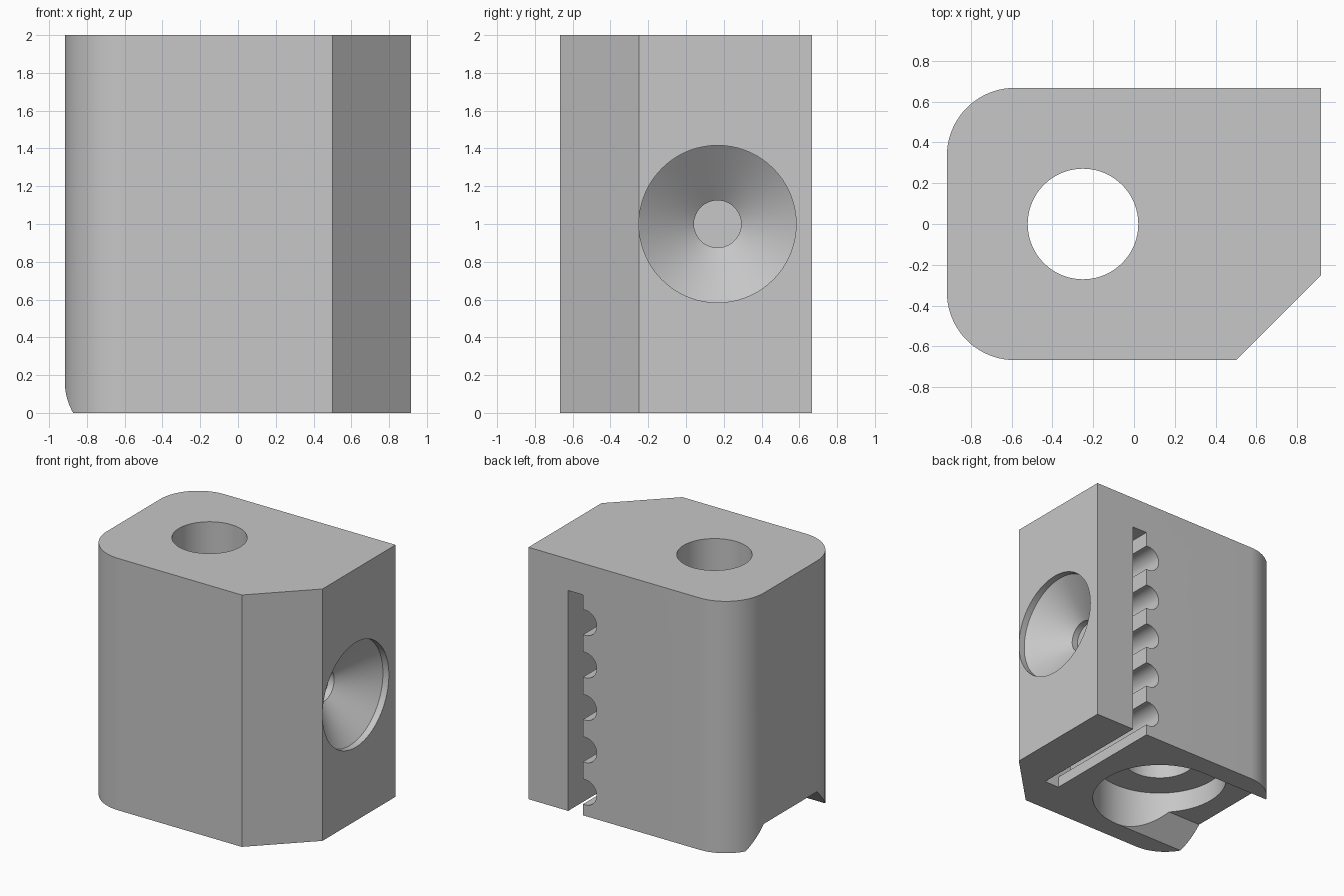
import bpy, bmesh, math
from mathutils import Matrix, Vector

cube = bpy.data.objects.get("Cube")
if cube:
    bpy.data.objects.remove(cube, do_unlink=True)

grey = bpy.data.materials.new("light_grey")
grey.use_nodes = True
colour = (0.57, 0.57, 0.57, 1)
grey.diffuse_color = colour
grey.node_tree.nodes["Principled BSDF"].inputs["Base Color"].default_value = colour


def finish(name, bm):
    bmesh.ops.recalc_face_normals(bm, faces=bm.faces)
    mesh = bpy.data.meshes.new(name)
    bm.to_mesh(mesh)
    bm.free()
    mesh.materials.append(grey)
    obj = bpy.data.objects.new(name, mesh)
    bpy.context.collection.objects.link(obj)
    return obj


def prism(name, points, direction):
    """Extrude a closed 3D outline along a direction."""
    bm = bmesh.new()
    face = bm.faces.new([bm.verts.new(p) for p in points])
    out = bmesh.ops.extrude_face_region(bm, geom=[face])
    moved = [v for v in out["geom"] if isinstance(v, bmesh.types.BMVert)]
    bmesh.ops.translate(bm, verts=moved, vec=Vector(direction))
    return finish(name, bm)


def turned(name, rings, matrix, sides=72):
    """Closed solid of revolution from (radius, height) rings."""
    bm = bmesh.new()
    loops = []
    for r, h in rings:
        loops.append([bm.verts.new((r * math.cos(math.tau * i / sides),
                                    r * math.sin(math.tau * i / sides), h))
                      for i in range(sides)])
    for a, b in zip(loops, loops[1:]):
        for i in range(sides):
            j = (i + 1) % sides
            bm.faces.new((a[i], a[j], b[j], b[i]))
    bm.faces.new(loops[0])
    bm.faces.new(loops[-1])
    bm.transform(matrix)
    return finish(name, bm)


def arc(cx, cy, r, start, end, steps):
    return [(cx + r * math.cos(math.radians(start + (end - start) * i / steps)),
             cy + r * math.sin(math.radians(start + (end - start) * i / steps)))
            for i in range(steps + 1)]


# Block with two rounded corners and one chamfer
W, D, R, CH = 0.917, 0.667, 0.333, 0.417
outline = [(W, D)]
outline += arc(R - W, D - R, R, 90, 180, 20)
outline += arc(R - W, R - D, R, 180, 270, 20)
outline += [(W - CH, -D), (W, CH - D)]
block = prism("clamp_block", [(x, y, 0) for x, y in outline], (0, 0, 2))

# Vertical bore with a counterbore underneath
bore = turned("bore_cutter", [(0.5, -0.1), (0.5, 0.333), (0.271, 0.333), (0.271, 2.1)],
              Matrix.Translation((-0.25, 0, 0)))

# Sloped notch leading from the side into the counterbore
notch = prism("notch_cutter",
              [(-1.1, y, z) for y, z in ((-0.599, -0.1), (0.599, -0.1),
                                         (0.333, 0.167), (-0.333, 0.167))],
              (0.85, 0, 0))

# Countersunk screw hole
screw = turned("screw_hole_cutter",
               [(0.125, 0.59), (0.125, 0.64), (0.416, 0.865), (0.416, 1.0)],
               Matrix.Translation((0, 0.167, 1)) @ Matrix.Rotation(math.pi / 2, 4, "Y"))

# Belt slot with a row of round tooth grooves
near, far, groove = 0.438, 0.568, 0.1
slot_outline = [(far, -0.1), (far, 1.75), (near, 1.75)]
for k in range(5):
    z = 1.534 - k * 0.3365
    slot_outline.append((near, z + groove))
    slot_outline += arc(near - 0.02, z, groove, 90, 270, 16)
    slot_outline.append((near, z - groove))
slot_outline.append((near, -0.1))
slot = prism("belt_slot_cutter", [(x, -0.36, z) for x, z in slot_outline], (0, 1.2, 0))

# Cut everything out of the block
bpy.ops.object.select_all(action="DESELECT")
bpy.context.view_layer.objects.active = block
block.select_set(True)
for cutter in (bore, notch, screw, slot):
    cutter.hide_render = True
    mod = block.modifiers.new(cutter.name, "BOOLEAN")
    mod.operation = "DIFFERENCE"
    mod.solver = "EXACT"
    mod.object = cutter
    bpy.ops.object.modifier_apply(modifier=mod.name)
    bpy.data.objects.remove(cutter, do_unlink=True)

bpy.ops.object.shade_smooth_by_angle(angle=math.radians(25))
